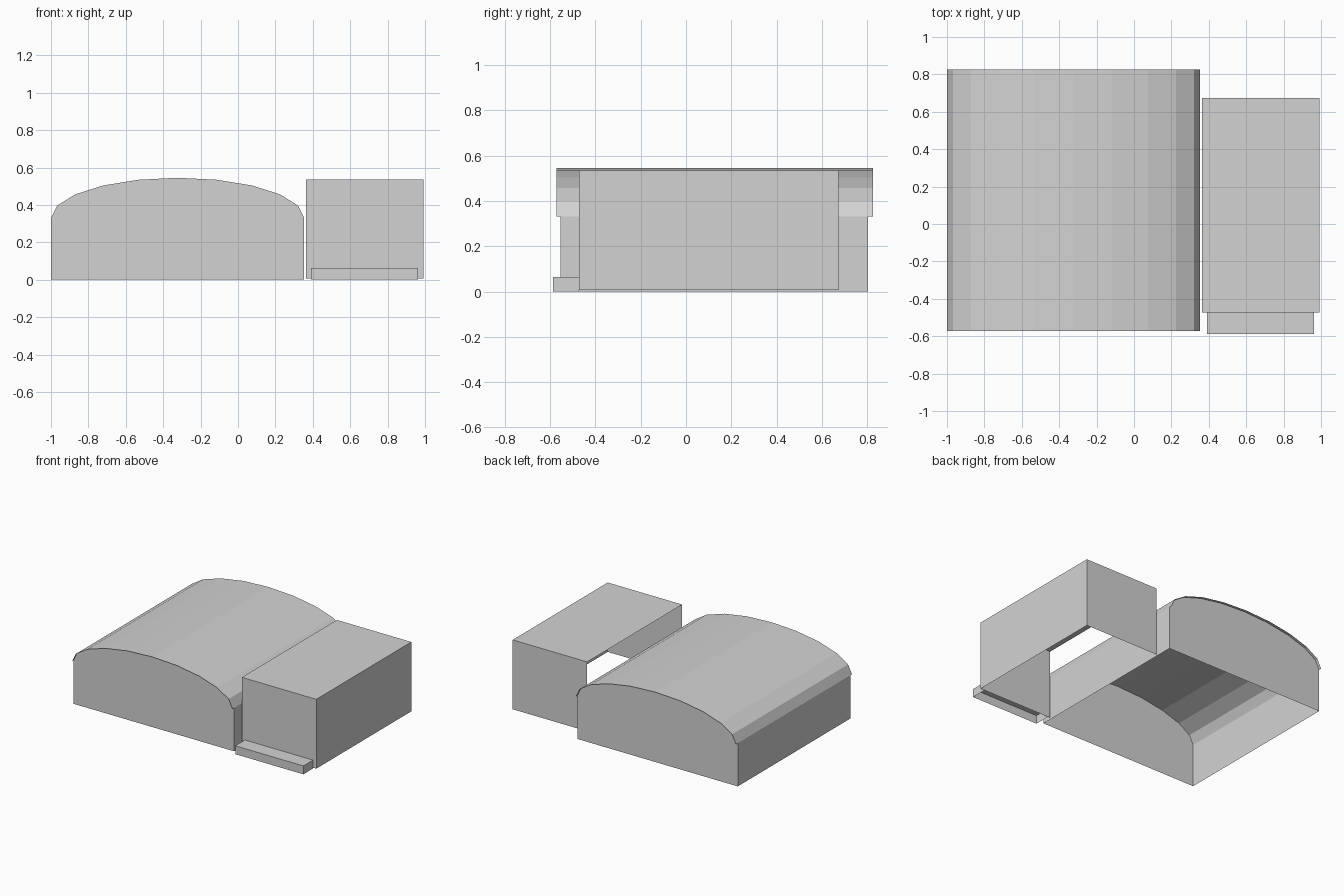
import bpy
import bmesh
import math

cube = bpy.data.objects.get("Cube")
if cube:
    bpy.data.objects.remove(cube, do_unlink=True)

# One plain grey for everything
GREY = (0.65, 0.65, 0.65, 1.0)
grey = bpy.data.materials.new("plain_grey")
grey.use_nodes = True
grey.diffuse_color = GREY
grey.node_tree.nodes["Principled BSDF"].inputs["Base Color"].default_value = GREY


def finish(name, bm):
    mesh = bpy.data.meshes.new(name)
    bm.to_mesh(mesh)
    bm.free()
    mesh.materials.append(grey)
    obj = bpy.data.objects.new(name, mesh)
    bpy.context.collection.objects.link(obj)
    return obj


def sweep(name, profile, y0, y1, caps=False):
    """Sheet along y from an open (x, z) profile running left to right over the top."""
    bm = bmesh.new()
    front = [bm.verts.new((x, y0, z)) for x, z in profile]
    back = [bm.verts.new((x, y1, z)) for x, z in profile]
    for i in range(len(profile) - 1):
        bm.faces.new((front[i], front[i + 1], back[i + 1], back[i]))
    if caps:
        bm.faces.new(front[::-1])
        bm.faces.new(back)
    return finish(name, bm)


def open_box(name, low, high, missing):
    """Thin-walled box without the sides whose outward directions are listed."""
    bm = bmesh.new()
    bmesh.ops.create_cube(bm, size=1)
    bm.normal_update()
    gone = [f for f in bm.faces
            if any(f.normal.dot(d) > 0.9 for d in missing)]
    bmesh.ops.delete(bm, geom=gone, context='FACES')
    for v in bm.verts:
        v.co = [a + (b - a) * (c + 0.5) for a, b, c in zip(low, high, v.co)]
    return finish(name, bm)


# Arched hall: half-ellipse vault on straight walls
LEFT, RIGHT, EAVES, RISE, STEPS = -1.0, 0.354, 0.33, 0.215, 10
middle, half = (LEFT + RIGHT) / 2, (RIGHT - LEFT) / 2
arch = []
for i in range(STEPS + 1):
    a = math.pi * i / STEPS
    arch.append((middle - half * math.cos(a), EAVES + RISE * math.sin(a)))

# Curved roof sheet overhangs both end walls
sweep("vaulted_roof", arch, -0.572, 0.826)

# Side walls, and end walls that follow the arch
Y0, Y1 = -0.554, 0.804
sweep("hall_left_wall", [(RIGHT, EAVES), (RIGHT, 0)], Y0, Y1)
sweep("hall_right_wall", [(LEFT, 0), (LEFT, EAVES)], Y0, Y1)
outline = [(LEFT, 0)] + arch + [(RIGHT, 0)]
for name, y, flip in (("hall_front_wall", Y0, True), ("hall_back_wall", Y1, False)):
    bm = bmesh.new()
    ring = [bm.verts.new((x, y, z)) for x, z in outline]
    bm.faces.new(ring[::-1] if flip else ring)
    finish(name, bm)

# Flat-roofed annex, open below and towards the hall
DOWN, TO_HALL, BACK = (0, 0, -1), (-1, 0, 0), (0, 1, 0)
open_box("annex", (0.363, -0.472, 0.006), (0.991, 0.673, 0.535), (DOWN, TO_HALL))

# Low step in front of the annex
open_box("front_step", (0.389, -0.588, 0.0), (0.963, -0.472, 0.064), (DOWN, BACK))
